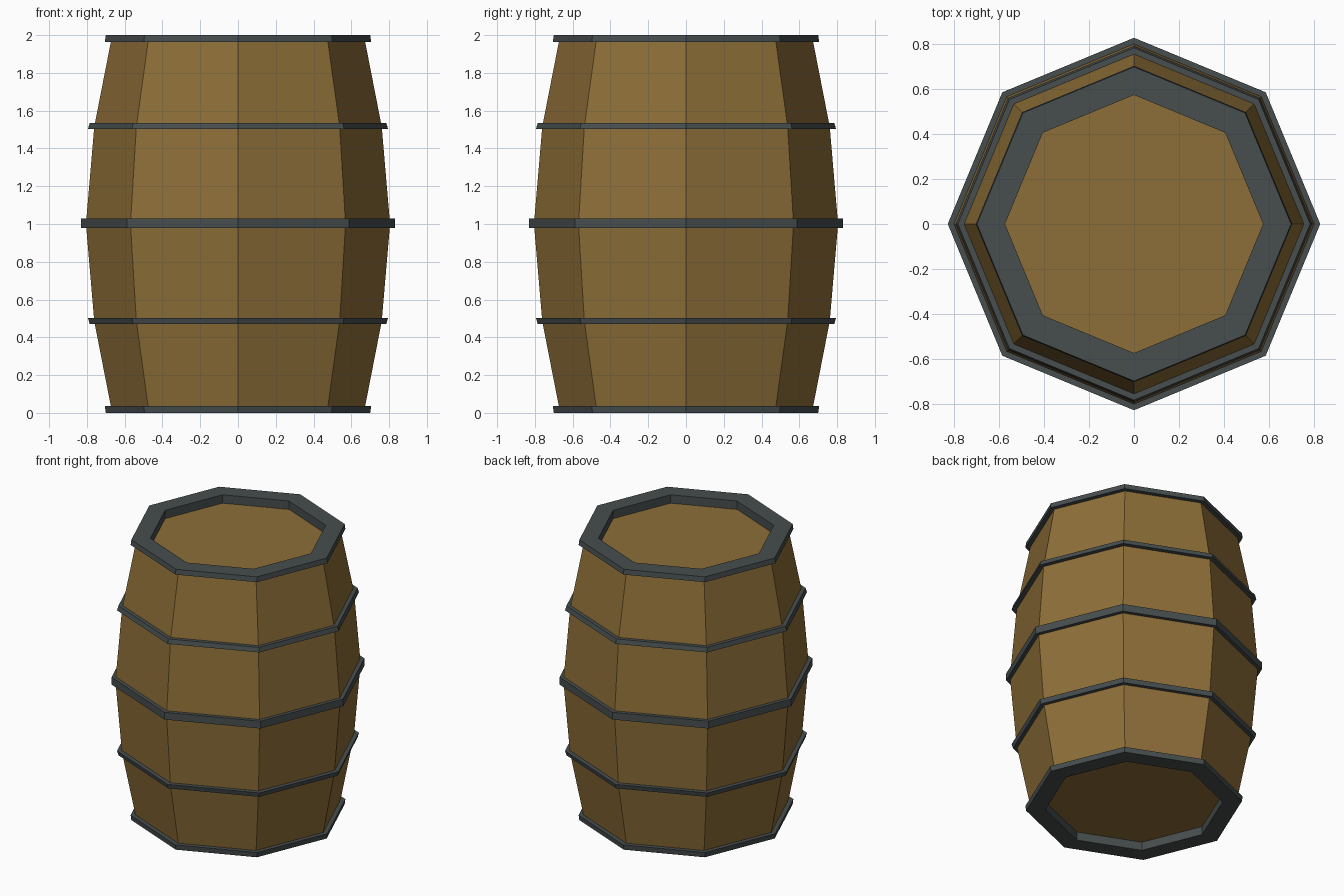
import bpy
import bmesh
from math import cos, sin, tau

cube = bpy.data.objects.get("Cube")
if cube:
    bpy.data.objects.remove(cube, do_unlink=True)

SIDES = 8


def material(name, rgb):
    mat = bpy.data.materials.new(name)
    mat.use_nodes = True
    mat.diffuse_color = (*rgb, 1)
    mat.node_tree.nodes["Principled BSDF"].inputs["Base Color"].default_value = (*rgb, 1)
    return mat


wood = material("oak_brown", (0.27, 0.158, 0.04))
iron = material("dark_iron", (0.063, 0.075, 0.077))


def lathe(name, profile, mat, closed):
    """Turn a (radius, height) profile into a flat-faced eight-sided solid."""
    bm = bmesh.new()
    rings = [[bm.verts.new((r * cos(tau * i / SIDES), r * sin(tau * i / SIDES), z))
              for i in range(SIDES)] for r, z in profile]
    pairs = list(zip(rings, rings[1:]))
    if closed:
        pairs.append((rings[-1], rings[0]))
    else:
        bm.faces.new(rings[0])
        bm.faces.new(rings[-1])
    for a, b in pairs:
        for i in range(SIDES):
            j = (i + 1) % SIDES
            bm.faces.new((a[i], a[j], b[j], b[i]))
    bmesh.ops.recalc_face_normals(bm, faces=bm.faces)
    mesh = bpy.data.meshes.new(name)
    bm.to_mesh(mesh)
    bm.free()
    mesh.materials.append(mat)
    obj = bpy.data.objects.new(name, mesh)
    bpy.context.collection.objects.link(obj)
    return obj


def flip(profile):
    return [(r, 2 - z) for r, z in reversed(profile)]


# Bulging body with a recessed head at each end
lower = [(0.58, 0.06), (0.58, 0.03), (0.672, 0.03), (0.761, 0.485)]
lathe("barrel_body", lower + [(0.805, 1.0)] + flip(lower), wood, False)

# End rims, whose inner walls reach down to the heads
rim = [(0.575, 0.065), (0.575, 0), (0.70, 0), (0.705, 0.036), (0.66, 0.036)]
lathe("bottom_rim", rim, iron, True)
lathe("top_rim", flip(rim), iron, True)


# Hoops around the body
def hoop(name, z, half, r_low, r_high):
    lathe(name, [(0.73, z - half), (r_low, z - half),
                 (r_high, z + half), (0.73, z + half)], iron, True)


hoop("lower_hoop", 0.486, 0.016, 0.785, 0.794)
hoop("middle_hoop", 1.004, 0.026, 0.83, 0.83)
hoop("upper_hoop", 1.52, 0.016, 0.794, 0.785)
